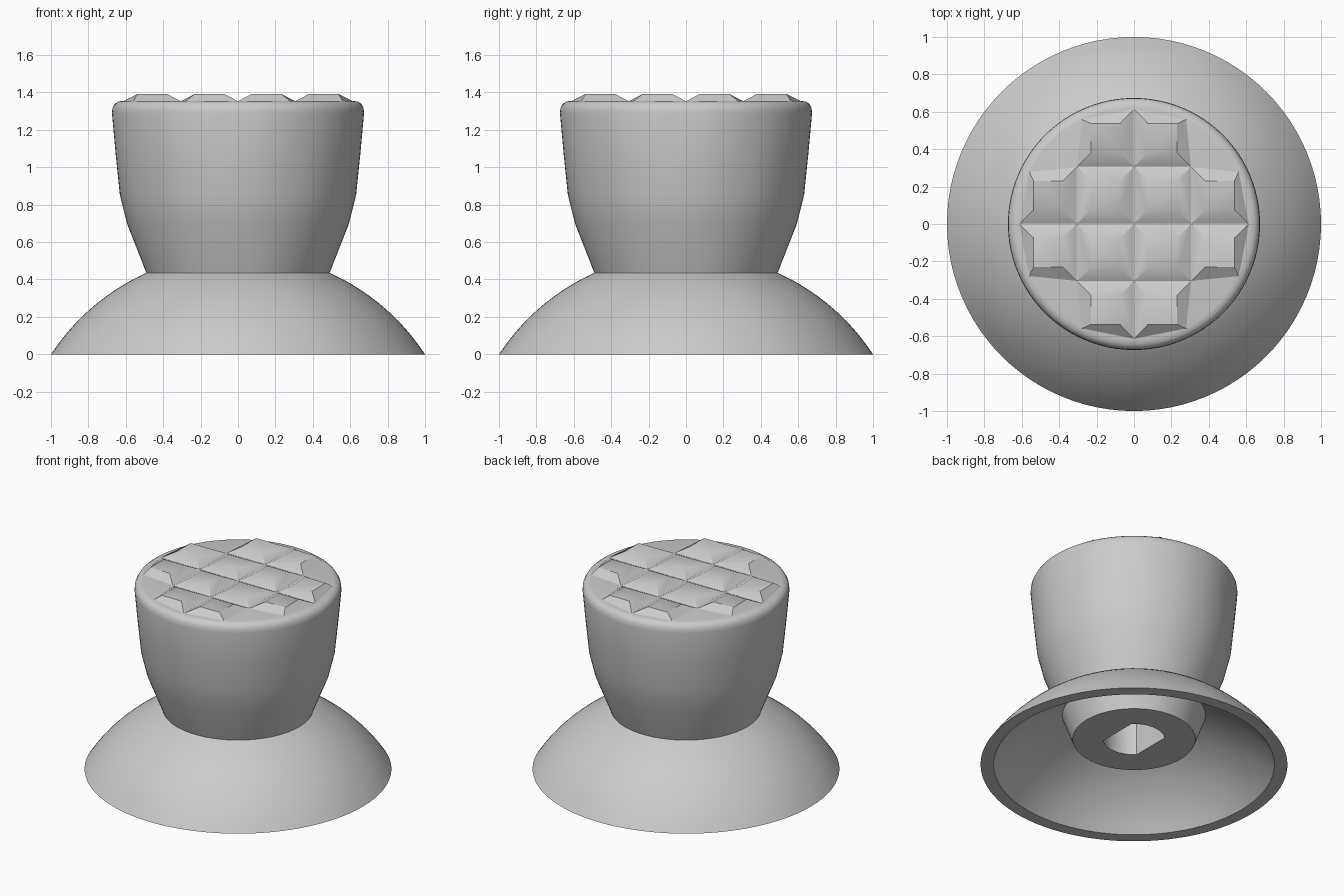
import bpy
import bmesh
from math import cos, sin, pi, radians, sqrt

if "Cube" in bpy.data.objects:
    bpy.data.objects.remove(bpy.data.objects["Cube"])

rubber = bpy.data.materials.new("light_grey")
rubber.use_nodes = True
GREY = (0.6, 0.6, 0.6, 1)
rubber.diffuse_color = GREY
rubber.node_tree.nodes["Principled BSDF"].inputs["Base Color"].default_value = GREY


def finish(name, bm):
    bmesh.ops.remove_doubles(bm, verts=bm.verts, dist=1e-5)
    bmesh.ops.recalc_face_normals(bm, faces=bm.faces)
    mesh = bpy.data.meshes.new(name)
    bm.to_mesh(mesh)
    bm.free()
    mesh.materials.append(rubber)
    obj = bpy.data.objects.new(name, mesh)
    bpy.context.collection.objects.link(obj)
    return obj


def smooth(obj):
    bpy.ops.object.select_all(action="DESELECT")
    obj.select_set(True)
    bpy.context.view_layer.objects.active = obj
    bpy.ops.object.shade_smooth_by_angle(angle=radians(32))


def lathe(name, profile, steps=96):
    bm = bmesh.new()
    verts = [bm.verts.new((r, 0, z)) for r, z in profile]
    edges = [bm.edges.new(pair) for pair in zip(verts, verts[1:])]
    bmesh.ops.spin(bm, geom=verts + edges, cent=(0, 0, 0), axis=(0, 0, 1),
                   angle=2 * pi, steps=steps)
    return finish(name, bm)


# Domed skirt: a shell between two concentric spheres
DOME_Z = -0.656


def arc(r_start, r_end, count=14):
    radius = sqrt(r_start ** 2 + DOME_Z ** 2)
    rs = [r_start + (r_end - r_start) * i / count for i in range(count + 1)]
    return [(r, DOME_Z + sqrt(radius ** 2 - r * r)) for r in rs]


outer, inner = arc(1.0, 0.42), arc(0.915, 0.42)
smooth(lathe("skirt", outer + inner[::-1] + outer[:1]))

# Knob body, whose taper continues through the skirt as a boss
knob = lathe("knob", [
    (0, 0.19), (0.4, 0.19), (0.49, 0.435), (0.594, 0.7), (0.632, 0.855),
    (0.655, 1.08), (0.674, 1.29), (0.671, 1.318), (0.66, 1.338),
    (0.643, 1.35), (0.62, 1.354), (0, 1.354)])

# Shaft socket with two flat sides
bm = bmesh.new()
ring = []
for side in (0, pi):
    for i in range(17):
        a = side + pi / 4 + pi / 2 * i / 16
        ring.append(bm.verts.new((0.2 * cos(a), 0.2 * sin(a), 0.1)))
bottom = bm.faces.new(ring)
top = bmesh.ops.extrude_face_region(bm, geom=[bottom])["geom"]
bmesh.ops.translate(bm, vec=(0, 0, 0.6),
                    verts=[v for v in top if isinstance(v, bmesh.types.BMVert)])
cutter = finish("socket_cutter", bm)
cutter.hide_render = True
cut = knob.modifiers.new("socket", "BOOLEAN")
cut.object = cutter
cut.operation = "DIFFERENCE"
cut.solver = "EXACT"
bpy.context.view_layer.objects.active = knob
bpy.ops.object.modifier_apply(modifier=cut.name)
bpy.data.objects.remove(cutter)
smooth(knob)

# Truncated pyramid grip studs; the outer ones are trimmed to the round top
CELL, INSET, BASE, PEAK = 0.306, 0.075, 1.353, 1.392
bm = bmesh.new()


def stud(corners, x0, y0, sx, sy):
    low = [bm.verts.new((sx * x, sy * y, BASE)) for x, y in corners]
    a, b = INSET, CELL - INSET
    high = [bm.verts.new((sx * (x0 + x), sy * (y0 + y), PEAK))
            for x, y in ((a, a), (b, a), (b, b), (a, b))]
    for i in range(4):
        j = (i + 1) % 4
        bm.faces.new((low[i], low[j], high[j], high[i]))
    bm.faces.new(high)


C = CELL
square = [(0, 0), (C, 0), (C, C), (0, C)]
side_cell = [(C, 0), (0.615, 0), (0.56, 0.28), (C, C)]
end_cell = [(0, C), (C, C), (0.28, 0.56), (0, 0.615)]
for sx in (-1, 1):
    for sy in (-1, 1):
        stud(square, 0, 0, sx, sy)
        stud(side_cell, C, 0, sx, sy)
        stud(end_cell, 0, C, sx, sy)
studs = finish("grip_studs", bm)
# Open underside: make sure every stud faces up
for poly in studs.data.polygons:
    if poly.normal.z < 0:
        poly.flip()
smooth(studs)
